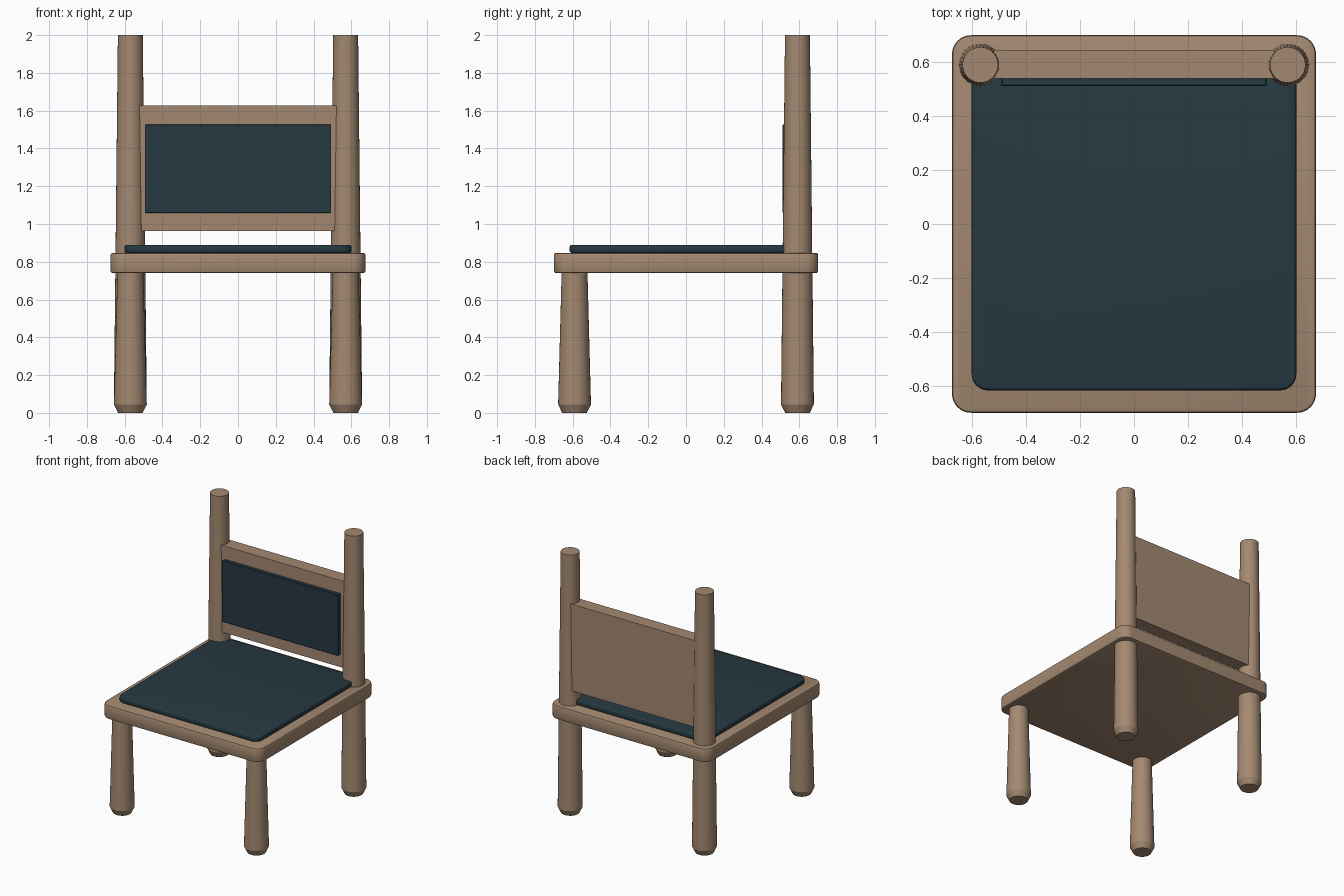
import bpy, bmesh, math

if "Cube" in bpy.data.objects:
    bpy.data.objects.remove(bpy.data.objects["Cube"])


def material(name, rgb):
    m = bpy.data.materials.new(name)
    m.diffuse_color = (*rgb, 1.0)
    m.use_nodes = True
    m.node_tree.nodes["Principled BSDF"].inputs["Base Color"].default_value = m.diffuse_color
    return m


wood = material("light brown wood", (0.37, 0.25, 0.165))
cloth = material("dark teal fabric", (0.019, 0.041, 0.053))


def finish(name, bm, mat):
    bmesh.ops.recalc_face_normals(bm, faces=bm.faces)
    me = bpy.data.meshes.new(name)
    bm.to_mesh(me)
    bm.free()
    me.materials.append(mat)
    ob = bpy.data.objects.new(name, me)
    bpy.context.collection.objects.link(ob)
    bpy.ops.object.select_all(action='DESELECT')
    ob.select_set(True)
    bpy.context.view_layer.objects.active = ob
    bpy.ops.object.shade_smooth_by_angle(angle=math.radians(25))
    return ob


def slab(name, lo, hi, mat, corner=0.0, edge=0.0, edge_segs=2):
    """Box from lo to hi with rounded vertical corners and eased rims."""
    bm = bmesh.new()
    bmesh.ops.create_cube(bm, size=1)
    for v in bm.verts:
        for i in range(3):
            v.co[i] = lo[i] if v.co[i] < 0 else hi[i]
    if corner:
        upright = [e for e in bm.edges
                   if abs(e.verts[0].co.z - e.verts[1].co.z) > 1e-4]
        bmesh.ops.bevel(bm, geom=upright, offset=corner, segments=8,
                        profile=0.5, affect='EDGES')
    if edge:
        rims = [e for e in bm.edges
                if abs(e.verts[0].co.z - e.verts[1].co.z) < 1e-4]
        bmesh.ops.bevel(bm, geom=rims, offset=edge, segments=edge_segs,
                        profile=0.5, affect='EDGES')
    return finish(name, bm, mat)


def turned_leg(name, x, y, profile, sides=32):
    """Round post lofted through (radius, height) pairs."""
    bm = bmesh.new()
    rings = []
    for r, z in profile:
        rings.append([bm.verts.new((x + r * math.cos(2 * math.pi * i / sides),
                                    y + r * math.sin(2 * math.pi * i / sides), z))
                      for i in range(sides)])
    for a, b in zip(rings, rings[1:]):
        for i in range(sides):
            j = (i + 1) % sides
            bm.faces.new((a[i], a[j], b[j], b[i]))
    bm.faces.new(rings[0][::-1])
    bm.faces.new(rings[-1])
    return finish(name, bm, wood)


# seat board and cushion
slab("seat", (-0.675, -0.70, 0.74), (0.675, 0.70, 0.847), wood, 0.07, 0.012)
slab("seat_cushion", (-0.602, -0.617, 0.846), (0.602, 0.617, 0.89), cloth,
     0.06, 0.014, 3)

# legs: short tapered ones in front, tall posts behind
for side, x in (("left", -0.57), ("right", 0.57)):
    turned_leg("front_leg_" + side, x, -0.59,
               [(0.065, 0.0), (0.087, 0.045), (0.068, 0.76)])
    turned_leg("back_post_" + side, x, 0.59,
               [(0.065, 0.0), (0.087, 0.045), (0.066, 2.0)])

# backrest board between the posts, with its fabric pad on the front
slab("backrest", (-0.57, 0.54, 0.963), (0.57, 0.645, 1.628), wood)
slab("backrest_pad", (-0.492, 0.511, 1.058), (0.492, 0.56, 1.528), cloth,
     0.0, 0.004, 1)
